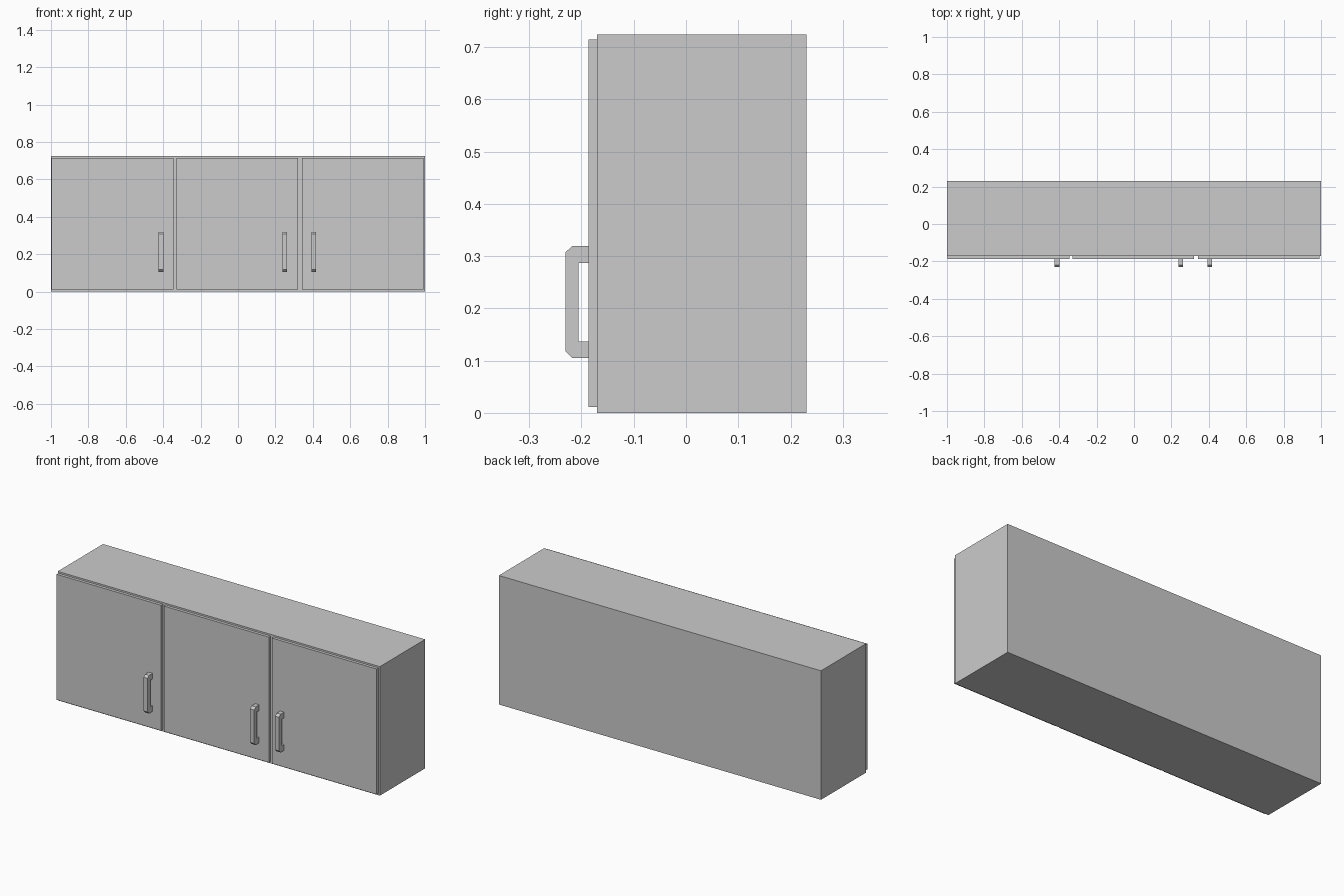
import bpy, bmesh

if "Cube" in bpy.data.objects:
    bpy.data.objects.remove(bpy.data.objects["Cube"])


def finish(name, bm):
    bmesh.ops.recalc_face_normals(bm, faces=bm.faces[:])
    mesh = bpy.data.meshes.new(name)
    bm.to_mesh(mesh)
    bm.free()
    obj = bpy.data.objects.new(name, mesh)
    bpy.context.collection.objects.link(obj)
    return obj


def box(name, x, y, z):
    bm = bmesh.new()
    bmesh.ops.create_cube(bm, size=1)
    for v in bm.verts:
        for i, (lo, hi) in enumerate((x, y, z)):
            v.co[i] = lo if v.co[i] < 0 else hi
    return finish(name, bm)


def handle(name, x, width=0.025):
    # side profile (y, z) of the bracket: chamfered outside, square inside
    profile = [(-0.187, 0.105), (-0.218, 0.105), (-0.231, 0.118),
               (-0.231, 0.307), (-0.218, 0.319), (-0.187, 0.319),
               (-0.187, 0.287), (-0.206, 0.287), (-0.206, 0.137), (-0.187, 0.137)]
    bm = bmesh.new()
    face = bm.faces.new([bm.verts.new((x - width / 2, y, z)) for y, z in profile])
    ext = bmesh.ops.extrude_face_region(bm, geom=[face])
    verts = [g for g in ext["geom"] if isinstance(g, bmesh.types.BMVert)]
    bmesh.ops.translate(bm, verts=verts, vec=(width, 0, 0))
    # extrusion keeps the starting cap, closing the bracket
    if not face.is_valid:
        bmesh.ops.holes_fill(bm, edges=bm.edges[:])
    return finish(name, bm)


# Cabinet body
box("cabinet_body", (-1, 1), (-0.17, 0.231), (0, 0.724))

# Three doors, each with its bar handle
parts = {"left": (-0.996, -0.412), "middle": (-0.328, 0.250), "right": (0.342, 0.405)}
for side, (x0, handle_x) in parts.items():
    box(side + "_door", (x0, x0 + 0.65), (-0.187, -0.1705), (0.011, 0.715))
    handle(side + "_handle", handle_x)
